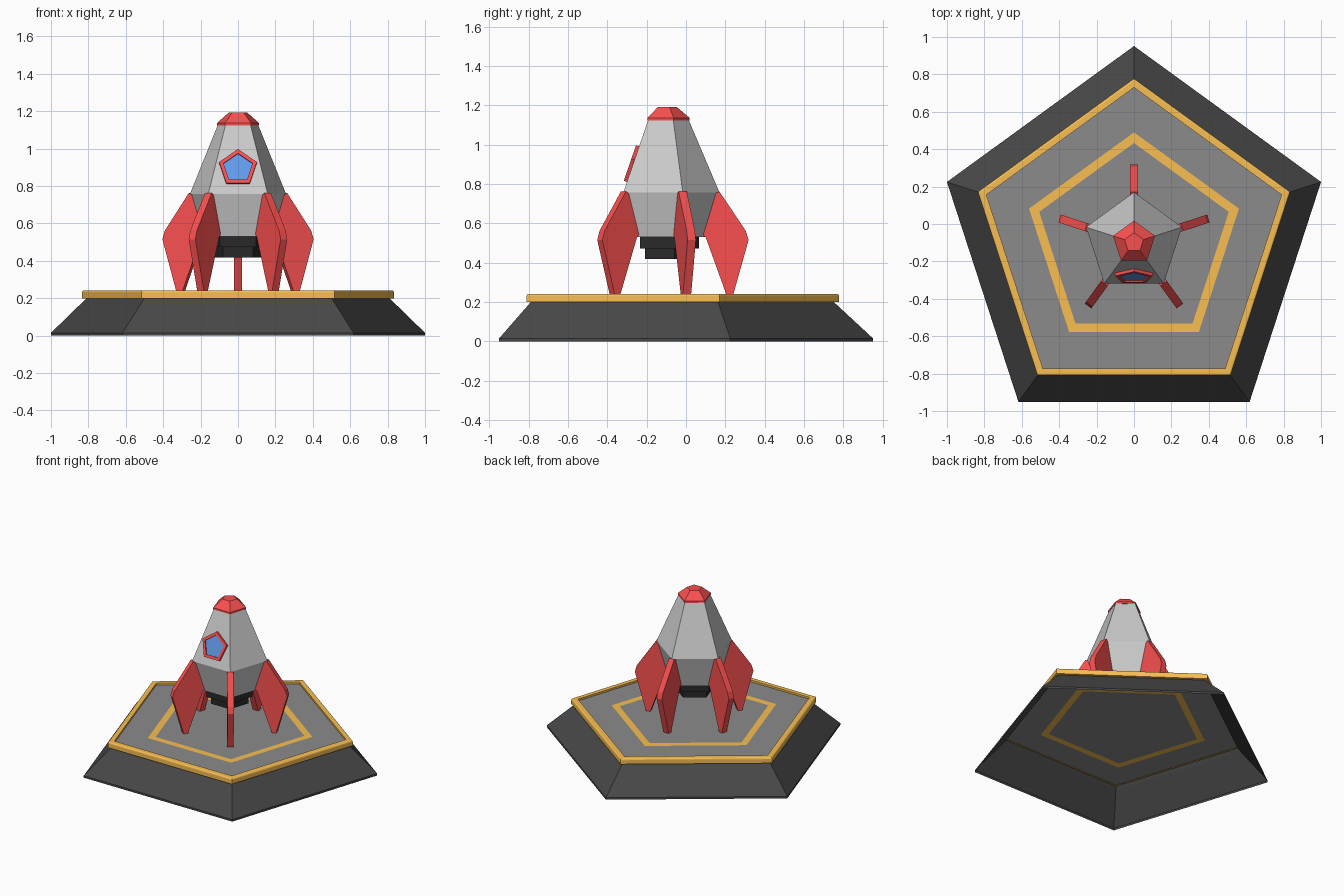
import bpy, bmesh
from math import sin, cos, pi, atan2
from mathutils import Matrix, Vector

if "Cube" in bpy.data.objects:
    bpy.data.objects.remove(bpy.data.objects["Cube"])

CENTRE = Matrix.Translation((0, -0.10, 0))
N = 5


def material(name, rgb):
    m = bpy.data.materials.new(name)
    m.diffuse_color = (*rgb, 1)
    m.use_nodes = True
    m.node_tree.nodes["Principled BSDF"].inputs["Base Color"].default_value = m.diffuse_color
    return m


RED = material("red", (0.95, 0.08, 0.08))
GOLD = material("gold", (0.95, 0.52, 0.085))
BLUE = material("blue", (0.122, 0.332, 0.83))
DARK = material("dark_grey", (0.064, 0.064, 0.064))
BLACK = material("black", (0.022, 0.022, 0.022))
DECK = material("deck_grey", (0.26, 0.26, 0.26))
HULL = material("hull_grey", (0.72, 0.72, 0.72))


def finish(name, bm, mat, matrix):
    me = bpy.data.meshes.new(name)
    bm.to_mesh(me)
    bm.free()
    me.materials.append(mat)
    ob = bpy.data.objects.new(name, me)
    ob.matrix_world = matrix
    bpy.context.collection.objects.link(ob)
    return ob


def loft(name, profile, mat, bottom=False, top=False, closed=False, matrix=CENTRE):
    """Sweep a (radius, height) profile around a pentagon with one corner at +y."""
    bm = bmesh.new()
    rings = [[bm.verts.new((r * cos(pi / 2 + 2 * pi * k / N),
                            r * sin(pi / 2 + 2 * pi * k / N), z)) for k in range(N)]
             for r, z in profile]
    pairs = list(zip(rings, rings[1:]))
    if closed:
        pairs.append((rings[-1], rings[0]))
    for a, b in pairs:
        for k in range(N):
            j = (k + 1) % N
            bm.faces.new((a[k], a[j], b[j], b[k]))
    if bottom:
        bm.faces.new(rings[0][::-1])
    if top:
        bm.faces.new(rings[-1])
    return finish(name, bm, mat, matrix)


# Landing pad: hollow sloped skirt, gold rim, deck and painted stripe
loft("pad_skirt", [(1.0515, 0), (1.0515, 0.015), (0.852, 0.2), (0.832, 0.222)], DARK)
loft("pad_rim", [(0.852, 0.2), (0.878, 0.2), (0.878, 0.230), (0.8765, 0.236),
                 (0.872, 0.2405), (0.866, 0.242), (0.83, 0.242), (0.83, 0.228)], GOLD)
loft("pad_deck_outer", [(0.83, 0.228), (0.59, 0.228)], DECK)
loft("pad_stripe", [(0.59, 0.228), (0.533, 0.228)], GOLD)
loft("pad_deck_inner", [(0.533, 0.228)], DECK, top=True)

# Rocket body
loft("hull", [(0.2, 0.53), (0.27, 0.758), (0.113, 1.128)], HULL, bottom=True, top=True)
loft("nose_cap", [(0.118, 1.124), (0.118, 1.137), (0.053, 1.192)], RED, bottom=True, top=True)
loft("engine_collar", [(0.165, 0.473), (0.165, 0.535)], BLACK, bottom=True, top=True)
loft("engine_nozzle", [(0.135, 0.418), (0.135, 0.475)], BLACK, bottom=True, top=True)

# Fins, one on each hull corner
FIN = [(0.27, 0.762), (0.404, 0.562), (0.418, 0.515), (0.338, 0.23),
       (0.308, 0.23), (0.2, 0.53), (0.17, 0.56), (0.22, 0.74)]
for k in range(N):
    bm = bmesh.new()
    face = bm.faces.new([bm.verts.new((r, 0.022, z)) for r, z in FIN])
    out = bmesh.ops.extrude_face_region(bm, geom=[face])
    bmesh.ops.translate(bm, vec=(0, -0.044, 0),
                        verts=[v for v in out["geom"] if isinstance(v, bmesh.types.BMVert)])
    bmesh.ops.recalc_face_normals(bm, faces=bm.faces)
    finish(f"fin_{k + 1}", bm, RED, CENTRE @ Matrix.Rotation(pi / 2 + 2 * pi * k / N, 4, 'Z'))

# Window, laid on the sloping front face of the hull
apothem = cos(pi / N)
tilt = atan2((0.27 - 0.113) * apothem, 1.128 - 0.758)
z = 0.892
y = -0.10 - apothem * (0.27 + (0.113 - 0.27) * (z - 0.758) / (1.128 - 0.758))
window = Matrix.Translation(Vector((0, y, z))) @ Matrix.Rotation(pi / 2 - tilt, 4, 'X')
loft("window_frame", [(0.106, -0.005), (0.106, 0.017), (0.082, 0.017), (0.082, -0.005)],
     RED, closed=True, matrix=window)
loft("window_glass", [(0.083, -0.005), (0.083, 0.009)], BLUE, top=True, matrix=window)
